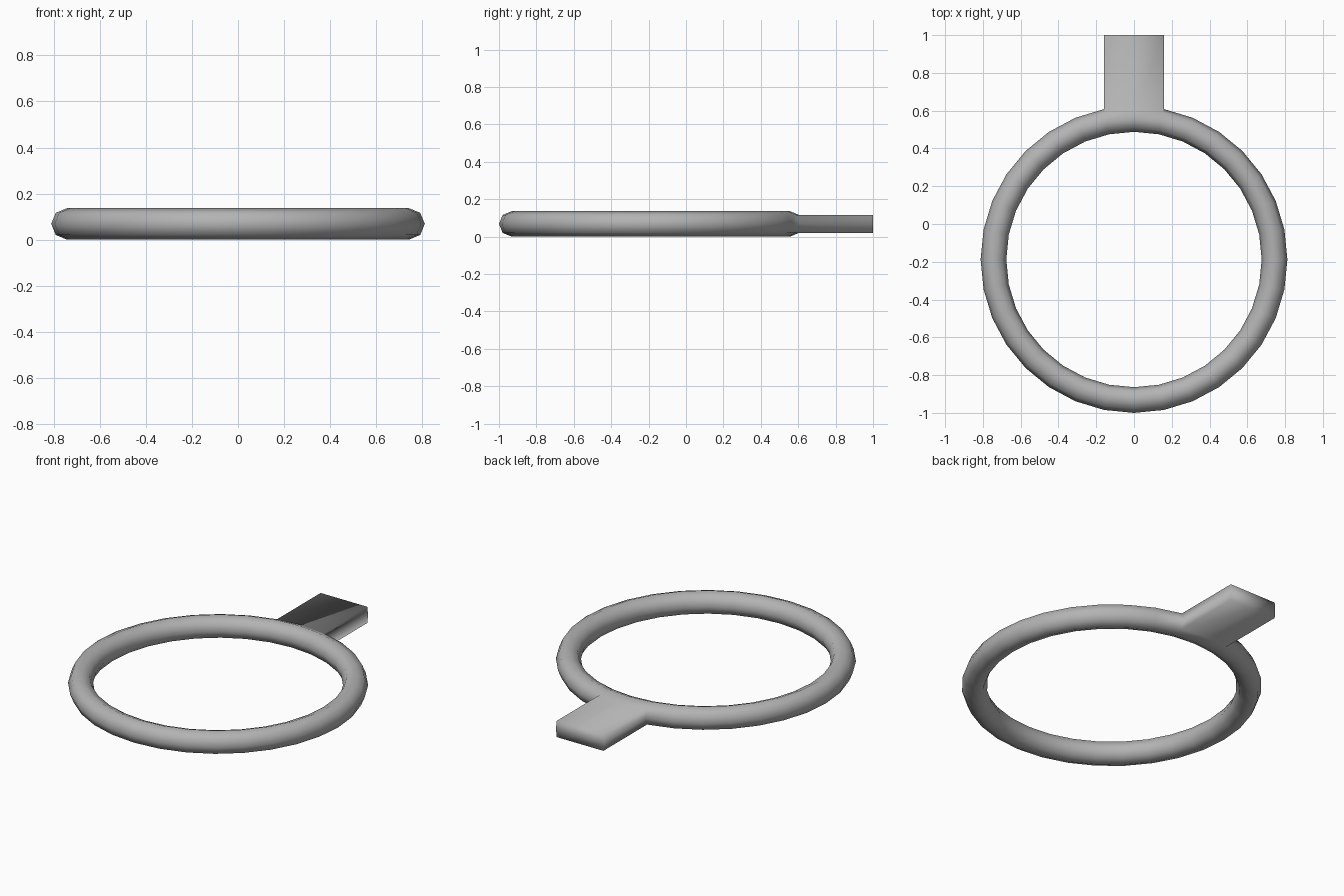
import bpy, bmesh, math

if "Cube" in bpy.data.objects:
    bpy.data.objects.remove(bpy.data.objects["Cube"])

SEG, SIDES = 32, 8
MAJOR, MINOR = 0.744, 0.068
CENTRE_Y, CENTRE_Z = -0.188, 0.068

bm = bmesh.new()

# Ring: octagonal section swept around 32 steps, starting at the back (+y)
loops = []
for i in range(SEG):
    a = math.pi / 2 + 2 * math.pi * i / SEG
    loop = []
    for j in range(SIDES):
        b = 2 * math.pi * j / SIDES
        r = MAJOR + MINOR * math.cos(b)
        loop.append(bm.verts.new((r * math.cos(a), CENTRE_Y + r * math.sin(a),
                                  CENTRE_Z + MINOR * math.sin(b))))
    loops.append(loop)

tab_faces = []
for i in range(SEG):
    k = (i + 1) % SEG
    for j in range(SIDES):
        n = (j + 1) % SIDES
        f = bm.faces.new((loops[i][j], loops[k][j], loops[k][n], loops[i][n]))
        if i in (0, SEG - 1) and j in (0, SIDES - 1):
            tab_faces.append(f)

# Tab: outer faces at the back pulled out to a flat end
ext = bmesh.ops.extrude_face_region(bm, geom=tab_faces)
for v in ext["geom"]:
    if isinstance(v, bmesh.types.BMVert):
        v.co.y = 1.0

bmesh.ops.recalc_face_normals(bm, faces=bm.faces[:])
for f in bm.faces:
    f.smooth = True

mesh = bpy.data.meshes.new("ring_with_tab")
bm.to_mesh(mesh)
bm.free()
obj = bpy.data.objects.new("ring_with_tab", mesh)
bpy.context.collection.objects.link(obj)

# Dark grey metal
mat = bpy.data.materials.new("dark_grey")
mat.diffuse_color = (0.45, 0.45, 0.45, 1)
mat.use_nodes = True
mat.node_tree.nodes["Principled BSDF"].inputs["Base Color"].default_value = mat.diffuse_color
mesh.materials.append(mat)
